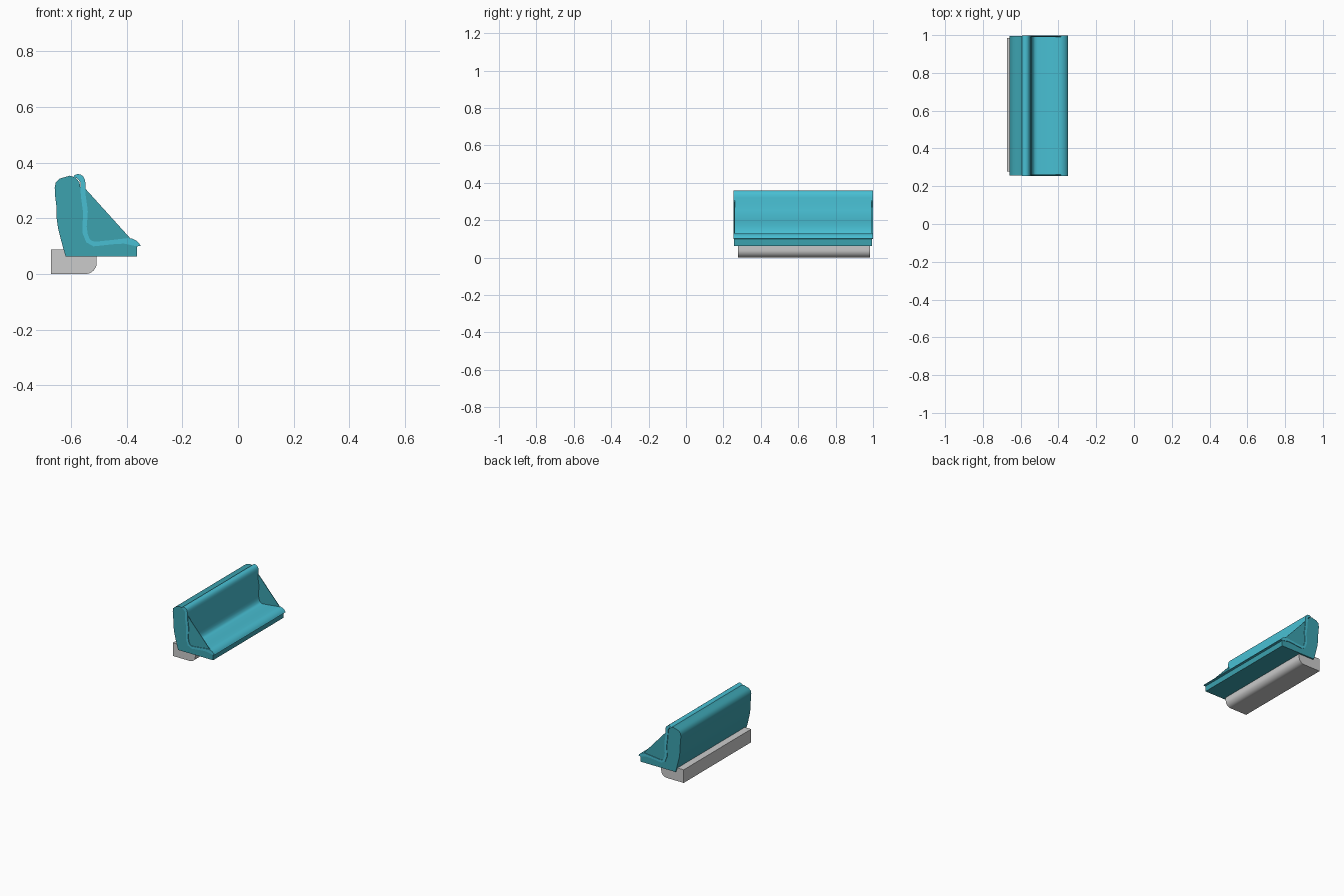
import bpy, bmesh, math


def material(name, rgb):
    m = bpy.data.materials.new(name)
    m.diffuse_color = (*rgb, 1)
    return m


def extrude(name, profile, y0, y1, mat=None, angle=40):
    """Extrude an (x, z) outline from y0 to y1."""
    bm = bmesh.new()
    face = bm.faces.new([bm.verts.new((x, y0, z)) for x, z in profile])
    out = bmesh.ops.extrude_face_region(bm, geom=[face], use_keep_orig=True)
    top = [g for g in out["geom"] if isinstance(g, bmesh.types.BMVert)]
    bmesh.ops.translate(bm, verts=top, vec=(0, y1 - y0, 0))
    bmesh.ops.recalc_face_normals(bm, faces=bm.faces)
    mesh = bpy.data.meshes.new(name)
    bm.to_mesh(mesh)
    bm.free()
    ob = bpy.data.objects.new(name, mesh)
    bpy.context.collection.objects.link(ob)
    if mat:
        mesh.materials.append(mat)
    bpy.ops.object.select_all(action='DESELECT')
    ob.select_set(True)
    bpy.context.view_layer.objects.active = ob
    bpy.ops.object.shade_smooth_by_angle(angle=math.radians(angle))
    return ob


shell_mat = material("shell_teal", (0.045, 0.36, 0.43))
cushion_mat = material("cushion_teal", (0.065, 0.52, 0.65))

# Plinth with a rounded lower front edge
r = 0.04
arc = [(-0.548 + r * math.sin(a), r - r * math.cos(a))
       for a in [math.pi / 2 * i / 8 for i in range(9)]]
extrude("plinth", [(-0.673, 0)] + arc + [(-0.508, 0.087), (-0.673, 0.087)],
        0.278, 0.985)

# Bench shell: curved back and flat seat base
extrude("bench_shell", [
    (-0.619, 0.062), (-0.628, 0.09), (-0.637, 0.125), (-0.647, 0.165),
    (-0.652, 0.20), (-0.652, 0.235), (-0.657, 0.275), (-0.659, 0.31),
    (-0.655, 0.33), (-0.640, 0.343), (-0.605, 0.353), (-0.585, 0.347),
    (-0.570, 0.33), (-0.562, 0.28), (-0.554, 0.22), (-0.556, 0.15),
    (-0.542, 0.115), (-0.52, 0.101), (-0.445, 0.108), (-0.41, 0.110),
    (-0.363, 0.10), (-0.363, 0.062)], 0.257, 0.995, shell_mat)

# Continuous padded back and seat
extrude("bench_cushion", [
    (-0.592, 0.351), (-0.586, 0.356), (-0.576, 0.359), (-0.565, 0.357),
    (-0.556, 0.350), (-0.550, 0.338), (-0.548, 0.32), (-0.548, 0.285),
    (-0.543, 0.25), (-0.540, 0.225), (-0.542, 0.195), (-0.544, 0.17),
    (-0.540, 0.142), (-0.533, 0.125), (-0.524, 0.118), (-0.510, 0.116),
    (-0.445, 0.123), (-0.395, 0.129), (-0.380, 0.127), (-0.366, 0.120),
    (-0.356, 0.111), (-0.350, 0.101), (-0.363, 0.099), (-0.410, 0.109),
    (-0.445, 0.107), (-0.520, 0.099), (-0.546, 0.114), (-0.560, 0.15),
    (-0.557, 0.22), (-0.565, 0.28), (-0.567, 0.33), (-0.577, 0.343)],
    0.253, 0.999, cushion_mat)

# Thin triangular side panels
for side, y in (("front", 0.257), ("rear", 0.991)):
    extrude(side + "_side_panel",
            [(-0.552, 0.31), (-0.382, 0.122), (-0.548, 0.11)],
            y, y + 0.004, shell_mat)
